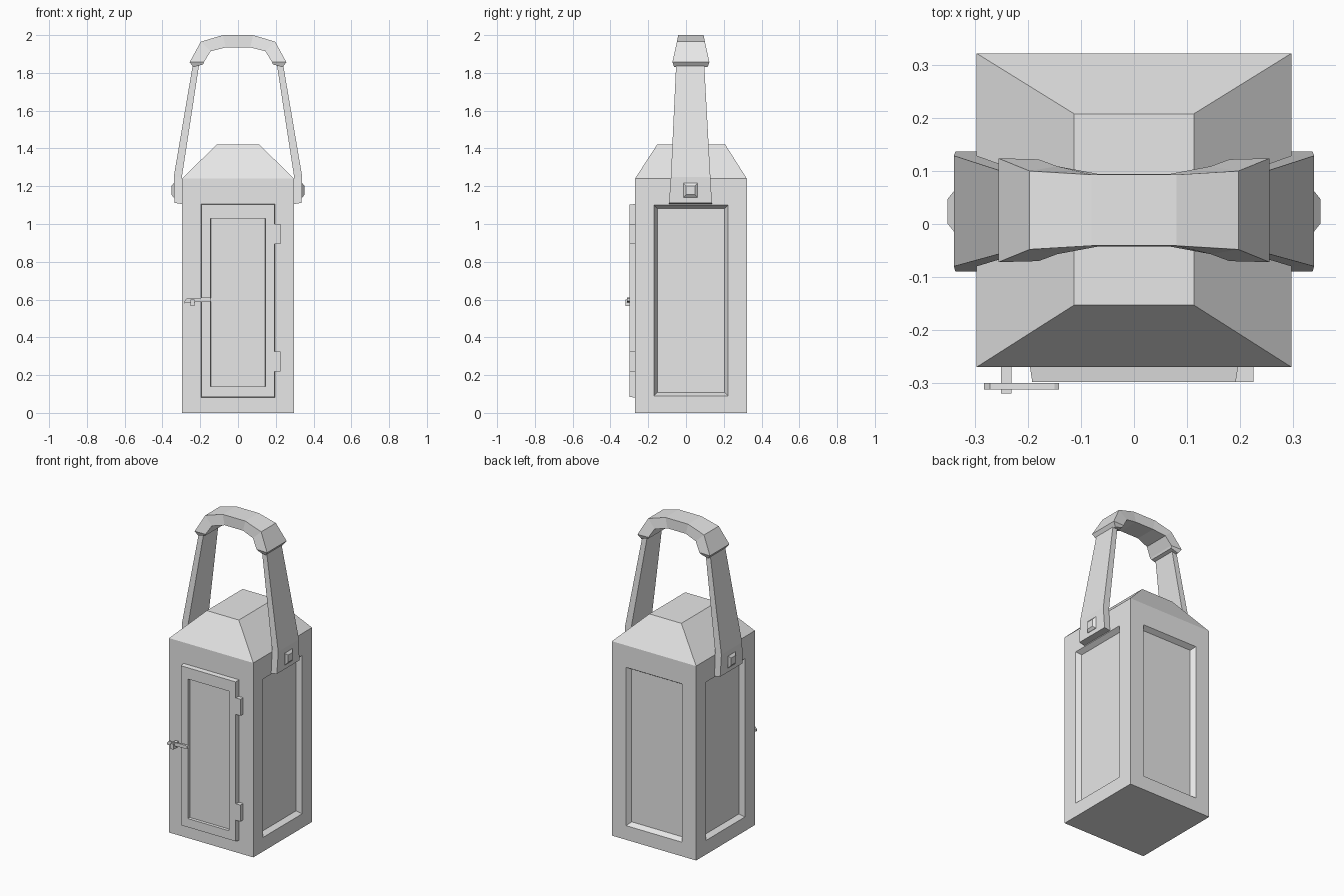
import bpy
import bmesh
from mathutils import Vector

cube = bpy.data.objects.get("Cube")
if cube:
    bpy.data.objects.remove(cube, do_unlink=True)

grey = bpy.data.materials.new("plain grey")
grey.use_nodes = True
grey.diffuse_color = (0.8, 0.8, 0.8, 1)
for node in grey.node_tree.nodes:
    if node.type == "BSDF_PRINCIPLED":
        node.inputs["Base Color"].default_value = grey.diffuse_color


def finish(bm, name):
    bmesh.ops.recalc_face_normals(bm, faces=bm.faces)
    mesh = bpy.data.meshes.new(name)
    bm.to_mesh(mesh)
    bm.free()
    mesh.materials.append(grey)
    obj = bpy.data.objects.new(name, mesh)
    bpy.context.collection.objects.link(obj)
    return obj


def box_bm(x, y, z):
    bm = bmesh.new()
    bmesh.ops.create_cube(bm, size=1)
    for v in bm.verts:
        v.co = Vector([r[0] if c < 0 else r[1] for c, r in zip(v.co, (x, y, z))])
    bm.normal_update()
    return bm


def facing(bm, direction):
    return max(bm.faces, key=lambda f: (f.normal.dot(Vector(direction)), f.calc_area()))


def inset(bm, face, thickness, depth=0.0):
    bmesh.ops.inset_individual(bm, faces=[face], thickness=thickness, depth=depth,
                               use_even_offset=True)


def mirrored(build, name):
    """Build a part on both sides; build(bm, s) uses s = 1 or -1 for x."""
    for s, side in ((1, "left"), (-1, "right")):
        bm = bmesh.new()
        build(bm, s)
        finish(bm, f"{side}_{name}")


def loft(bm, sections):
    """Skin closed rings of equal length and cap the ends."""
    rings = [[bm.verts.new(p) for p in ring] for ring in sections]
    n = len(rings[0])
    for a, b in zip(rings, rings[1:]):
        for i in range(n):
            j = (i + 1) % n
            bm.faces.new((a[i], a[j], b[j], b[i]))
    bm.faces.new(rings[0])
    bm.faces.new(rings[-1])


# Body with three sunken panels and a hipped roof
BODY_Y = (-0.27, 0.322)
bm = box_bm((-0.297, 0.297), BODY_Y, (0, 1.24))
sides = [facing(bm, d) for d in ((1, 0, 0), (-1, 0, 0), (0, 1, 0))]
roof = facing(bm, (0, 0, 1))
for face in sides:
    inset(bm, face, 0.1)
    for v in face.verts:
        v.co.z = 1.1 if v.co.z > 0.6 else 0.09
    inset(bm, face, 0.018, -0.03)
top = bmesh.ops.extrude_discrete_faces(bm, faces=[roof])["faces"][0]
for v in top.verts:
    v.co = (0.113 if v.co.x > 0 else -0.113, 0.208 if v.co.y > 0 else -0.153, 1.42)
finish(bm, "body")

# Door with chamfered rim and sunken panel
bm = box_bm((-0.197, 0.197), (-0.298, -0.265), (0.08, 1.107))
front = facing(bm, (0, -1, 0))
for v in front.verts:
    v.co.x *= 0.975
    v.co.z += 0.005 if v.co.z < 0.6 else -0.005
inset(bm, front, 0.047)
for v in front.verts:
    v.co.z = 0.14 if v.co.z < 0.6 else 1.03
inset(bm, front, 0.001, -0.018)
finish(bm, "door")

# Hinges
for name, z in (("lower_hinge", 0.22), ("upper_hinge", 0.895)):
    finish(box_bm((0.19, 0.226), (-0.298, -0.265), (z, z + 0.105)), name)

# Latch pin and lever
finish(box_bm((-0.251, -0.231), (-0.32, -0.265), (0.565, 0.6)), "latch_pin")
bm = bmesh.new()
lever = [(-0.283, 0.58, 0.592), (-0.272, 0.582, 0.606), (-0.24, 0.585, 0.606),
         (-0.19, 0.588, 0.61), (-0.15, 0.588, 0.61), (-0.142, 0.592, 0.606)]
loft(bm, [[(x, -0.312, a), (x, -0.3, a), (x, -0.3, b), (x, -0.312, b)]
          for x, a, b in lever])
finish(bm, "latch_lever")


# Handle arms: inner x, outer x, inner z, outer z, y range
def arm(bm, s):
    rows = [(0.294, 0.337, 1.105, 1.112, -0.09, 0.137),
            (0.297, 0.34, 1.25, 1.25, -0.08, 0.129),
            (0.205, 0.238, 1.85, 1.85, -0.052, 0.096)]
    loft(bm, [[(s * i, y0, zi), (s * o, y0, zo), (s * o, y1, zo), (s * i, y1, zi)]
              for i, o, zi, zo, y0, y1 in rows])


mirrored(arm, "handle_arm")


# Square rivets on the arms
def rivet(bm, s):
    rings = [(0.33, 0.038), (0.34, 0.038), (0.352, 0.023)]
    loft(bm, [[(s * x, 0.024 + a * r, 1.178 + b * r)
               for a, b in ((-1, -1), (1, -1), (1, 1), (-1, 1))] for x, r in rings])


mirrored(rivet, "rivet")

# Faceted grip: outer (x, z, half width) then inner (x, z, half width)
half = [((0.236, 1.83, 0.088), (0.185, 1.845, 0.088)),
        ((0.256, 1.857, 0.098), (0.18, 1.857, 0.096)),
        ((0.197, 1.965, 0.074), (0.145, 1.915, 0.083)),
        ((0.08, 2.0, 0.067), (0.065, 1.935, 0.068))]
path = [(1, p) for p in half] + [(-1, p) for p in reversed(half)]
bm = bmesh.new()
loft(bm, [[(s * o[0], 0.026 - o[2], o[1]), (s * o[0], 0.026 + o[2], o[1]),
           (s * i[0], 0.026 + i[2], i[1]), (s * i[0], 0.026 - i[2], i[1])]
          for s, (o, i) in path])
finish(bm, "handle_grip")
